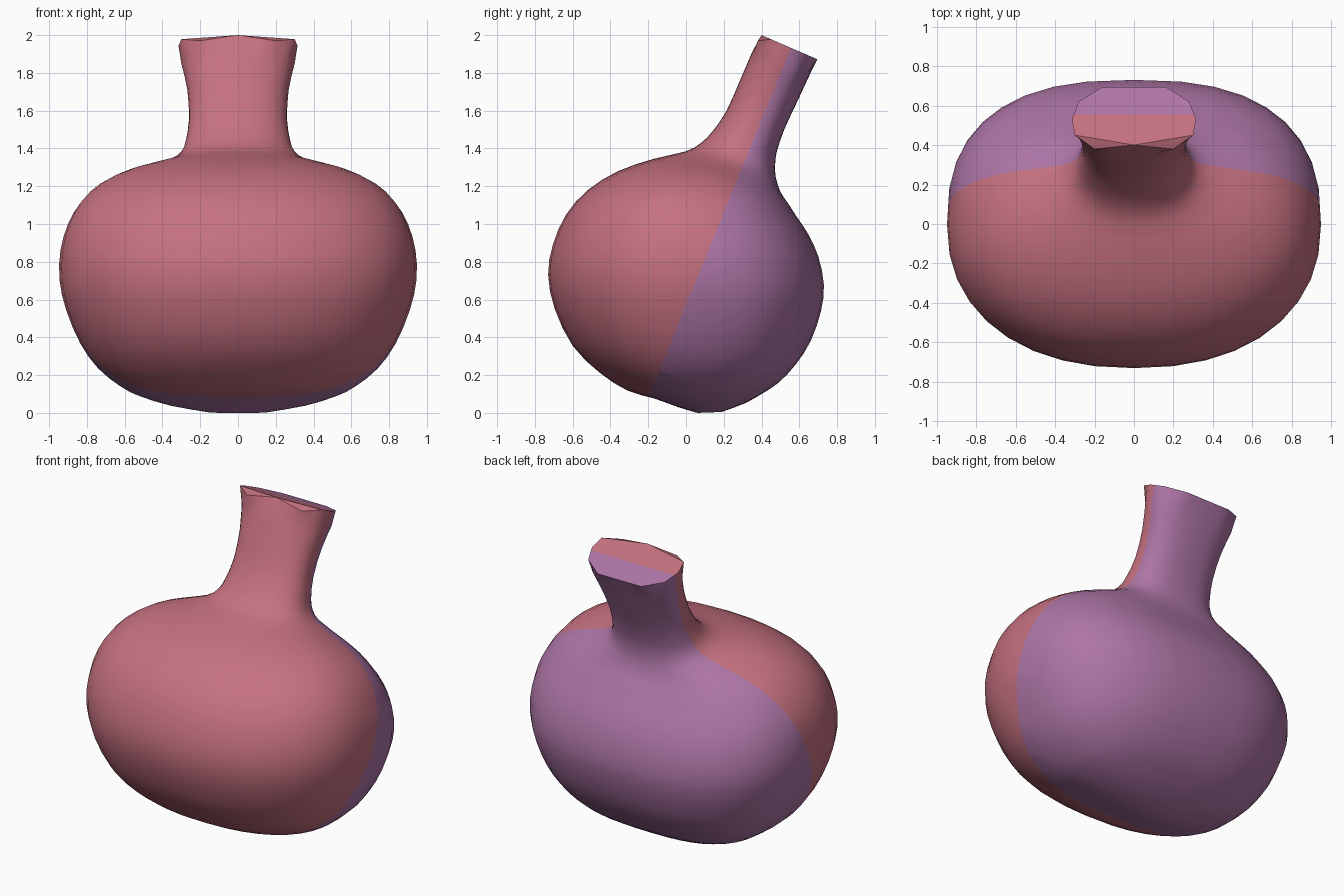
import bpy, bmesh, math
from mathutils import Vector

cube = bpy.data.objects.get("Cube")
if cube:
    bpy.data.objects.remove(cube)


def material(name, rgb):
    m = bpy.data.materials.new(name)
    m.diffuse_color = (*rgb, 1)
    m.use_nodes = True
    m.node_tree.nodes["Principled BSDF"].inputs["Base Color"].default_value = (*rgb, 1)
    return m


SEGS = 36

# Tilted rings, bottom to neck: front y, front z, back y, back z, half width
RINGS = [
    (0.06, 0.00, 0.19, 0.005, 0.15),
    (-0.04, 0.03, 0.31, 0.05, 0.36),
    (-0.17, 0.077, 0.40, 0.10, 0.52),
    (-0.31, 0.118, 0.49, 0.16, 0.62),
    (-0.46, 0.215, 0.58, 0.255, 0.74),
    (-0.60, 0.355, 0.66, 0.38, 0.835),
    (-0.695, 0.55, 0.715, 0.54, 0.91),
    (-0.73, 0.73, 0.73, 0.68, 0.945),
    (-0.705, 0.89, 0.70, 0.83, 0.94),
    (-0.635, 1.05, 0.645, 0.95, 0.90),
    (-0.52, 1.18, 0.585, 1.04, 0.835),
    (-0.36, 1.28, 0.54, 1.11, 0.74),
    (-0.17, 1.345, 0.50, 1.17, 0.60),
    (0.00, 1.385, 0.475, 1.25, 0.38),
    (0.08, 1.43, 0.472, 1.31, 0.305),
    (0.14, 1.49, 0.48, 1.38, 0.278),
    (0.215, 1.60, 0.52, 1.50, 0.26),
    (0.29, 1.77, 0.59, 1.65, 0.268),
    (0.35, 1.91, 0.655, 1.79, 0.30),
]

# Half outline of the faceted rim, front to back: x, y
RIM = [(0, 0.40), (0.20, 0.38), (0.30, 0.45), (0.315, 0.53),
       (0.28, 0.62), (0.16, 0.695), (0, 0.695)]


def refine(rows):
    """Insert a smoothly interpolated ring between each pair of rings."""
    out = []
    for i in range(len(rows) - 1):
        p, a, b, n = rows[max(i - 1, 0)], rows[i], rows[i + 1], rows[min(i + 2, len(rows) - 1)]
        out += [a, tuple((9 * (s + t) - r - u) / 16 for r, s, t, u in zip(p, a, b, n))]
    return out + [rows[-1]]


def power(v, n):
    return math.copysign(abs(v) ** (2 / n), v)


def ring_points(fy, fz, by, bz, w):
    """Rounded-box ring, starting at the front and turning towards +x."""
    front, back = Vector((0, fy, fz)), Vector((0, by, bz))
    mid, half = (front + back) / 2, (back - front) / 2
    pts = []
    for i in range(SEGS):
        a = math.tau * i / SEGS
        n = 2.25 if math.cos(a) > 0 else 2.55
        pts.append(mid - half * power(math.cos(a), n) + Vector((w * power(math.sin(a), n), 0, 0)))
    return pts


def rim_points():
    """Faceted rim with three points per edge; the front corners dip."""
    corners = [Vector((x, y, 1.97 if y < 0.39 else 2 - 0.433 * (y - 0.40))) for x, y in RIM]
    pts = []
    for a, b in zip(corners, corners[1:]):
        pts += [a.lerp(b, k / 3) for k in range(3)]
    pts.append(corners[-1])
    return pts + [Vector((-p.x, p.y, p.z)) for p in pts[-2:0:-1]]


# Loft the vessel from base to rim
bm = bmesh.new()
loops = [[bm.verts.new(p) for p in ring_points(*r)] for r in refine(RINGS)]
loops.append([bm.verts.new(p) for p in rim_points()])
for low, high in zip(loops, loops[1:]):
    for i in range(SEGS):
        j = (i + 1) % SEGS
        bm.faces.new((low[i], low[j], high[j], high[i])).smooth = True
bm.faces.new(loops[0][::-1]).smooth = True

# Flat top of the neck with two small bevelled front corners
top = loops[-1]
bm.faces.new(top[0:7])
bm.faces.new(top[30:] + [top[0]])
bm.faces.new([top[0]] + top[6:31])

# Cut along a slanted plane and colour each side
origin = Vector((0, -0.20, 0.08))
normal = Vector((0, 1.84, -0.75)).normalized()
bmesh.ops.bisect_plane(bm, geom=bm.verts[:] + bm.edges[:] + bm.faces[:],
                       plane_co=origin, plane_no=normal, dist=1e-5)
for f in bm.faces:
    f.material_index = int((f.calc_center_median() - origin).dot(normal) > 0)
bmesh.ops.recalc_face_normals(bm, faces=bm.faces[:])

mesh = bpy.data.meshes.new("bulbous_vessel")
bm.to_mesh(mesh)
bm.free()
mesh.materials.append(material("dusty red", (0.56, 0.165, 0.216)))
mesh.materials.append(material("soft purple", (0.418, 0.178, 0.381)))
vessel = bpy.data.objects.new("bulbous_vessel", mesh)
bpy.context.collection.objects.link(vessel)
